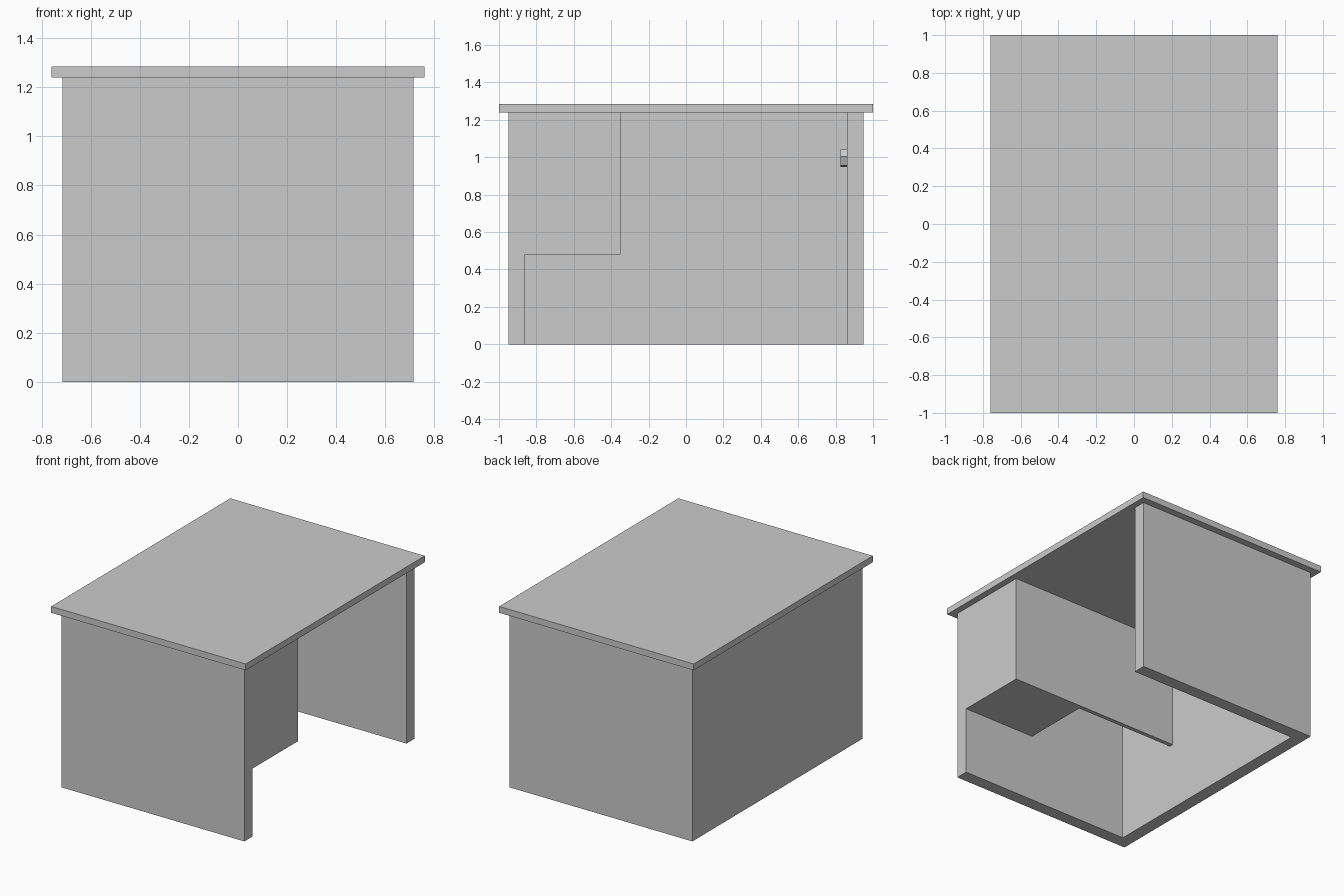
import bpy, bmesh, math
from mathutils import Matrix

cube = bpy.data.objects.get("Cube")
if cube:
    bpy.data.objects.remove(cube)

# One plain grey for every part
grey = bpy.data.materials.new("plain_grey")
grey.use_nodes = True
colour = (0.6, 0.6, 0.6, 1)
grey.diffuse_color = colour
grey.node_tree.nodes["Principled BSDF"].inputs["Base Color"].default_value = colour

WALL_X, WALL_Y, THICK = 0.715, 0.95, 0.09
EAVES, ROOF_TOP, LEDGE = 1.24, 1.285, 0.48
IN_X, IN_Y = WALL_X - THICK, WALL_Y - THICK


def finish(name, bm):
    bmesh.ops.recalc_face_normals(bm, faces=bm.faces)
    mesh = bpy.data.meshes.new(name)
    bm.to_mesh(mesh)
    bm.free()
    mesh.materials.append(grey)
    obj = bpy.data.objects.new(name, mesh)
    bpy.context.collection.objects.link(obj)
    return obj


def prism(name, outline, z0, z1):
    """Extrude a plan outline from z0 up to z1."""
    bm = bmesh.new()
    face = bm.faces.new([bm.verts.new((x, y, z0)) for x, y in outline])
    ext = bmesh.ops.extrude_face_region(bm, geom=[face])
    verts = [v for v in ext["geom"] if isinstance(v, bmesh.types.BMVert)]
    bmesh.ops.translate(bm, verts=verts, vec=(0, 0, z1 - z0))
    return finish(name, bm)


def rect(x0, x1, y0, y1):
    return [(x0, y0), (x1, y0), (x1, y1), (x0, y1)]


# Three walls in a U, open on the +x side
prism("walls", [(WALL_X, -WALL_Y), (WALL_X, -IN_Y), (-IN_X, -IN_Y), (-IN_X, IN_Y),
                (WALL_X, IN_Y), (WALL_X, WALL_Y), (-WALL_X, WALL_Y), (-WALL_X, -WALL_Y)],
      0, EAVES)

# Overhanging flat roof
prism("roof", rect(-0.76, 0.76, -1, 1), EAVES, ROOF_TOP)

# Raised cabinet beside the opening, with a thin partition running to the far wall
prism("raised_cabinet_and_partition",
      [(WALL_X, -IN_Y), (WALL_X, -0.35), (-IN_X, -0.35), (-IN_X, -0.38),
       (0.15, -0.38), (0.15, -IN_Y)], LEDGE, EAVES)

# Small six-sided peg on the inside of the back wall
bm = bmesh.new()
bmesh.ops.create_cone(bm, cap_ends=True, segments=6, radius1=0.05, radius2=0.05, depth=0.035)
peg = finish("wall_peg", bm)
peg.matrix_world = (Matrix.Translation((0, IN_Y - 0.0175, 0.995))
                    @ Matrix.Rotation(math.radians(90), 4, "X")
                    @ Matrix.Rotation(math.radians(40), 4, "Z"))
